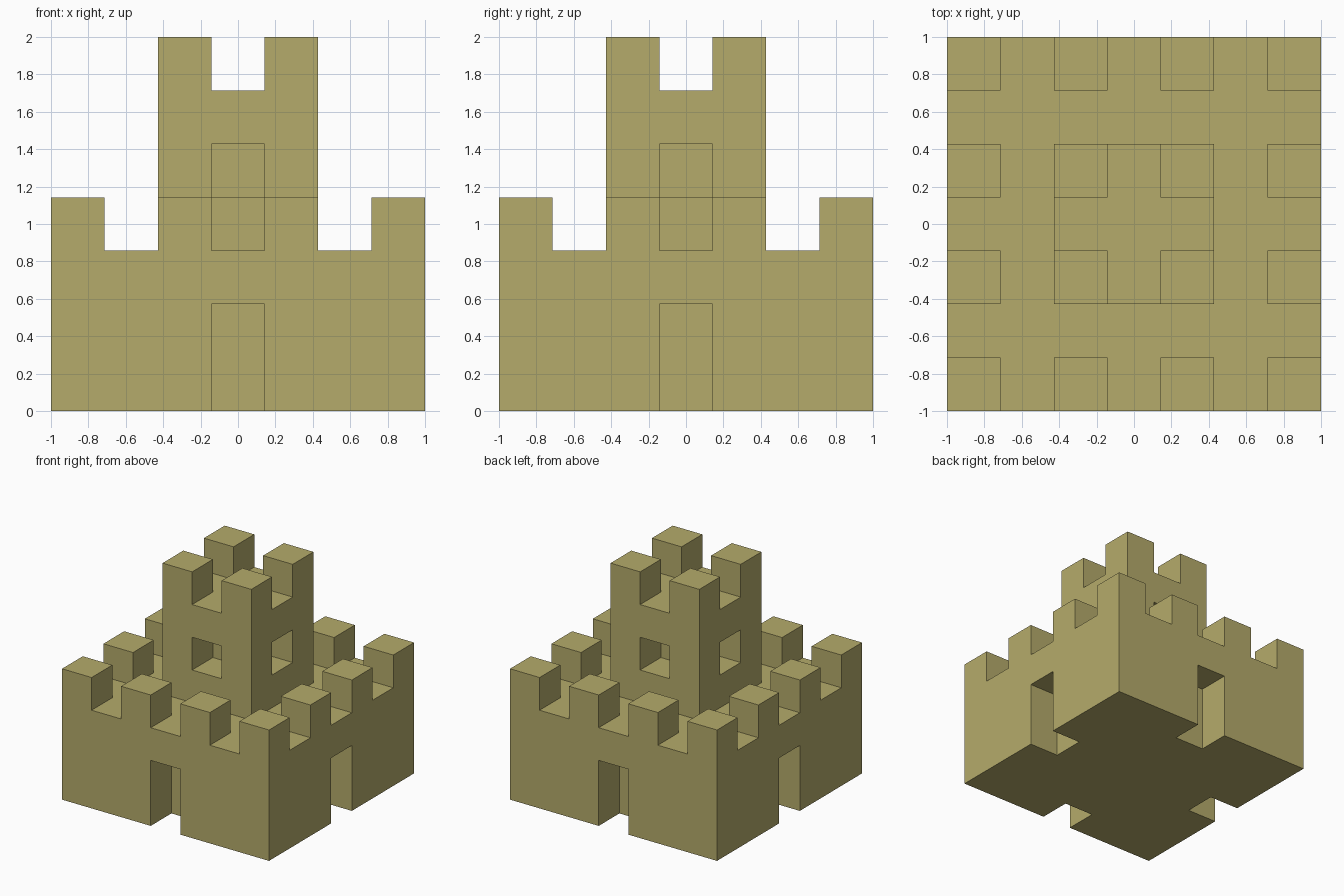
import bpy
import bmesh
from mathutils import Matrix

if "Cube" in bpy.data.objects:
    bpy.data.objects.remove(bpy.data.objects["Cube"])

U = 2 / 7  # one block; the whole castle fits a 7 x 7 x 7 block grid

stone = bpy.data.materials.new("sand_stone")
stone.diffuse_color = (0.462, 0.407, 0.147, 1)
stone.use_nodes = True
stone.node_tree.nodes["Principled BSDF"].inputs["Base Color"].default_value = stone.diffuse_color


def blocks(name, boxes, open_bottom=False):
    """One object made of boxes, each ((centre x, y, base z), (size x, y, z)) in blocks."""
    bm = bmesh.new()
    for (x, y, z), (sx, sy, sz) in boxes:
        place = Matrix.Translation((x * U, y * U, (z + sz / 2) * U))
        bmesh.ops.create_cube(bm, size=U, matrix=place @ Matrix.Diagonal((sx, sy, sz, 1)))
    if open_bottom:  # drop faces hidden against the part below
        bm.normal_update()
        hidden = [f for f in bm.faces if f.normal.z < -0.5]
        bmesh.ops.delete(bm, geom=hidden, context='FACES')
    mesh = bpy.data.meshes.new(name)
    bm.to_mesh(mesh)
    bm.free()
    mesh.materials.append(stone)
    obj = bpy.data.objects.new(name, mesh)
    bpy.context.collection.objects.link(obj)
    return obj


def carve(obj, name, reach, base, height):
    """Cut a one-block-deep niche in the middle of all four sides."""
    boxes = []
    for s in (-1, 1):
        # cutter is two blocks deep, half of it sticking out of the wall
        boxes.append(((s * reach, 0, base), (2, 1, height)))
        boxes.append(((0, s * reach, base), (1, 2, height)))
    cutter = blocks(name, boxes)
    cutter.hide_render = True
    mod = obj.modifiers.new(name, 'BOOLEAN')
    mod.operation = 'DIFFERENCE'
    mod.solver = 'EXACT'
    mod.object = cutter
    bpy.context.view_layer.objects.active = obj
    bpy.ops.object.modifier_apply(modifier=mod.name)
    bpy.data.objects.remove(cutter)


def battlements(name, half, base):
    """Merlons on every second block around the edge of a square roof."""
    steps = range(-half, half + 1, 2)
    blocks(name, [((x, y, base), (1, 1, 1)) for x in steps for y in steps
                  if max(abs(x), abs(y)) == half], open_bottom=True)


# Lower keep with a doorway on each side
keep = blocks("keep", [((0, 0, 0), (7, 7, 3))])
carve(keep, "doorways", 3.5, -1, 3)
battlements("keep_battlements", 3, 3)

# Central tower with a window niche on each side
tower = blocks("tower", [((0, 0, 3), (3, 3, 3))])
carve(tower, "windows", 1.5, 4, 1)
battlements("tower_battlements", 1, 6)
